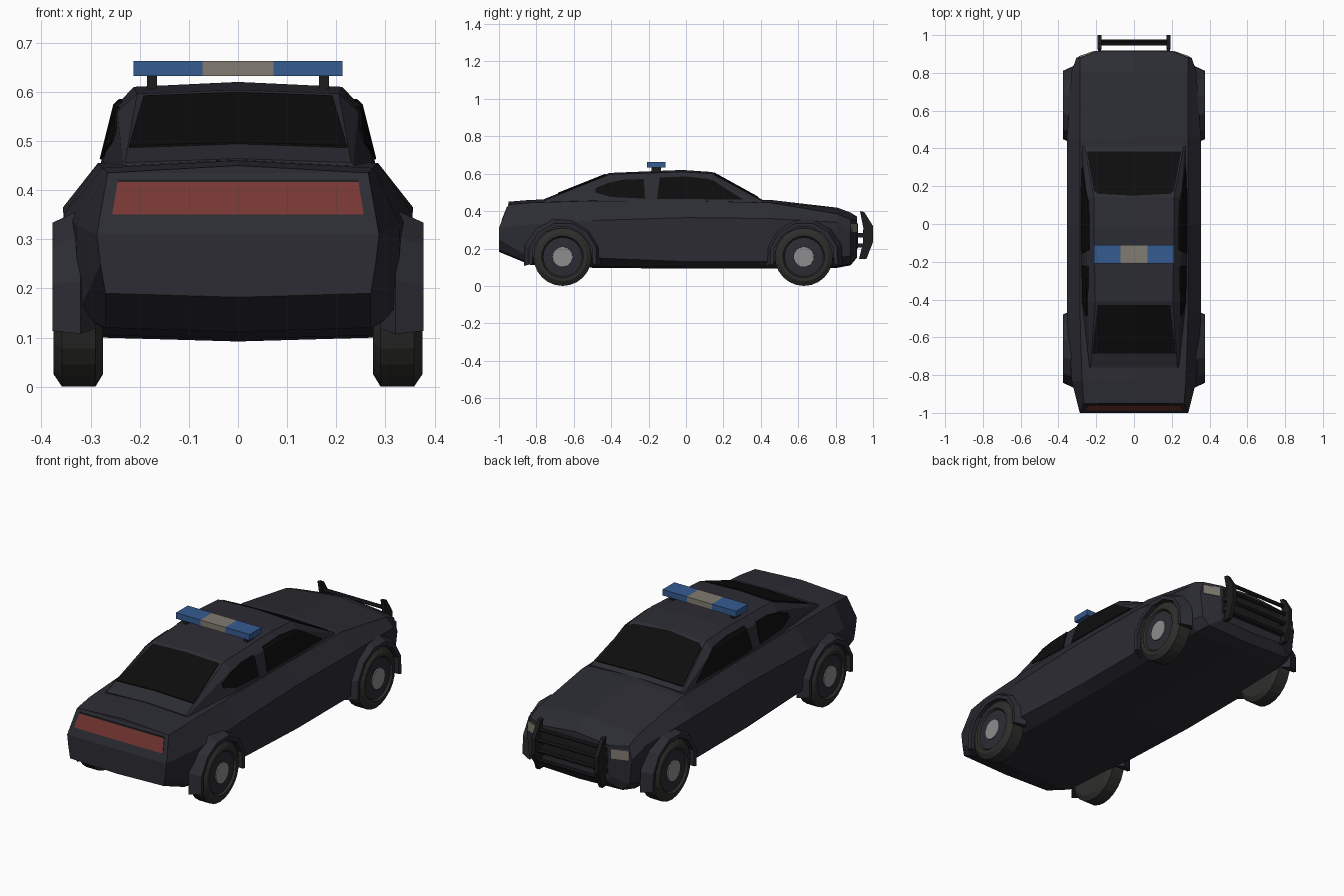
import bpy, bmesh
from math import sin, cos, pi, radians

if "Cube" in bpy.data.objects:
    bpy.data.objects.remove(bpy.data.objects["Cube"])


def material(name, r, g, b):
    m = bpy.data.materials.new(name)
    m.diffuse_color = (r, g, b, 1)
    m.use_nodes = True
    m.node_tree.nodes["Principled BSDF"].inputs["Base Color"].default_value = m.diffuse_color
    return m


PAINT = material("dark_paint", .025, .025, .034)
GLASS = material("black_glass", .004, .004, .004)
RUBBER = material("rubber", .027, .027, .025)
BLACK = material("black_trim", .012, .012, .013)
RED = material("red_lens", .18, .038, .032)
BLUE = material("blue_lens", .035, .105, .28)
CREAM = material("cream_lens", .22, .2, .165)
METAL = material("hub_metal", .27, .27, .27)


def loft(name, rings, mat, strip=False):
    """Skin equal-length rings; caps are n-gons or left-right strips."""
    bm = bmesh.new()
    vs = [[bm.verts.new(p) for p in r] for r in rings]
    n = len(rings[0])
    for a, b in zip(vs, vs[1:]):
        for i in range(n):
            bm.faces.new((a[i], a[(i + 1) % n], b[(i + 1) % n], b[i]))
    for r in (vs[0], vs[-1]):
        if strip:
            for i in range(n // 2):
                ids = dict.fromkeys((i, i + 1, (n - i - 1) % n, (n - i) % n))
                bm.faces.new([r[k] for k in ids])
        else:
            bm.faces.new(r)
    bmesh.ops.recalc_face_normals(bm, faces=bm.faces[:])
    me = bpy.data.meshes.new(name)
    bm.to_mesh(me)
    bm.free()
    me.materials.append(mat)
    ob = bpy.data.objects.new(name, me)
    bpy.context.collection.objects.link(ob)
    return ob


def prism(name, poly, axis, a, b, mat):
    """Extrude a 2D outline along an axis between a and b."""
    def place(p, d):
        q = list(p)
        q.insert("xyz".index(axis), d)
        return q
    return loft(name, [[place(p, d) for p in poly] for d in (a, b)], mat)


def box(name, x0, x1, y0, y1, z0, z1, mat):
    return prism(name, [(x0, y0), (x1, y0), (x1, y1), (x0, y1)], "z", z0, z1, mat)


def mirror(ob):
    ob.modifiers.new("mirror", "MIRROR").use_axis[0] = True
    return ob


def symmetric(half):
    """Half section from bottom centre to top centre -> closed ring."""
    return half + [(-x, y, z) for x, y, z in half[-2:0:-1]]


# Body: y, top shift, bottom z, bottom x, lower x z, crease x z, shoulder x z, crown z
BODY = [
    (-1.0, .05, .19, .27, .28, .25, .287, .31, .265, .435, .45),
    (-.83, 0, .12, .27, .325, .15, .33, .33, .275, .445, .46),
    (-.50, 0, .105, .28, .345, .15, .355, .35, .285, .455, .468),
    (0, 0, .10, .28, .345, .13, .356, .365, .285, .455, .46),
    (.45, 0, .10, .28, .345, .13, .355, .36, .285, .445, .46),
    (.81, 0, .105, .27, .315, .15, .33, .34, .285, .385, .418),
    (.88, 0, .118, .25, .29, .16, .305, .29, .285, .355, .392),
    (.915, 0, .16, .19, .2, .19, .205, .29, .2, .35, .37),
]
rings = []
for y, dy, zb, xb, xl, zl, xm, zm, xs, zs, zc in BODY:
    rings.append(symmetric([(0, y, zb - .008), (xb, y, zb), (xl, y, zl), (xm, y, zm),
                            (xs, y + dy, zs), (0, y + dy, zc)]))
loft("body", rings, PAINT, True)

# Cabin: y, belt x, middle x z, roof edge x z, crown z
CABIN = [
    (-.76, .24, .235, .452, .23, .456, .464),
    (-.41, .28, .245, .56, .205, .596, .604),
    (-.02, .283, .25, .57, .212, .61, .62),
    (.14, .283, .25, .56, .212, .60, .609),
    (.41, .275, .27, .45, .262, .453, .46),
]


def cabin(name, mat, sx=1, dz=0):
    return loft(name, [symmetric([(0, y, .43), (xb * sx, y, .44), (xm * sx, y, zm + dz),
                                  (xr * sx, y, zr + dz), (0, y, zc + dz)])
                       for y, xb, xm, zm, xr, zr, zc in CABIN], mat, True)


cabin("cabin", PAINT)


def window(name, poly, axis, a, b):
    """Glass that follows the cabin surface inside an outline."""
    glass = cabin(name, GLASS, 1.015, .004)
    cutter = prism(name + "_cutter", poly, axis, a, b, GLASS)
    cutter.hide_render = True
    mod = glass.modifiers.new("outline", "BOOLEAN")
    mod.operation, mod.solver, mod.object = "INTERSECT", "EXACT", cutter
    bpy.context.view_layer.objects.active = glass
    bpy.ops.object.modifier_apply(modifier="outline")
    bpy.data.objects.remove(cutter)


window("rear_window", [(-.222, -.685), (.222, -.685), (.192, -.43), (-.192, -.43)], "z", .3, .8)
window("windshield", [(-.25, .385), (.25, .385), (.212, .175), (.19, .16), (0, .15),
                      (-.19, .16), (-.212, .175)], "z", .3, .8)
window("front_side_windows", [(-.155, .465), (.305, .462), (.15, .56), (.12, .572),
                              (0, .585), (-.14, .58)], "x", -.5, .5)
window("rear_side_windows", [(-.22, .467), (-.225, .57), (-.33, .568), (-.41, .553),
                             (-.485, .522), (-.485, .5), (-.40, .475)], "x", -.5, .5)

# Wheel arches and wheels
for end, yc in (("rear", -.66), ("front", .63)):
    arch = []
    for i in range(8):
        t = radians(-13 + 206 * i / 7)
        arch.append([(x, yc + r * cos(t), .155 + r * sin(t))
                     for x, r in ((.29, .165), (.375, .165), (.377, .185), (.32, .212))])
    mirror(loft(end + "_wheel_arches", arch, PAINT))

    def turned(name, profile, mat):
        mirror(loft(end + name, [[(x, yc + r * cos(i * pi / 12), .155 + r * sin(i * pi / 12))
                                  for i in range(24)] for x, r in profile], mat))

    turned("_tyres", [(.275, .09), (.275, .13), (.29, .155), (.358, .155), (.375, .13),
                      (.375, .112), (.362, .104)], RUBBER)
    turned("_rims", [(.35, .105), (.365, .104), (.368, .06)], PAINT)
    turned("_hubs", [(.36, .055), (.373, .053)], METAL)

# Tail light on the sloped rear face, with a dark lip above
def rear_y(z):
    return -1 + .05 * (z - .31) / .125


for name, x0, x1, z0, z1, mat in (("tail_light", .256, .245, .35, .416, RED),
                                  ("tail_light_lip", .245, .245, .416, .422, BLACK)):
    loft(name, [[(sx * x, rear_y(z) + d, z) for sx, x, z in
                 ((-1, x0, z0), (1, x0, z0), (1, x1, z1), (-1, x1, z1))]
                for d in (-.003, .02)], mat)

# Headlights and grille
mirror(prism("headlights", [(.21, .917), (.293, .888), (.285, .86), (.2, .88)],
             "z", .285, .335, CREAM))
box("grille", -.185, .185, .9, .919, .2, .335, BLACK)

# Push bar: two uprights, cross rails and mounts
upright = [(.93, .40), (.953, .395), (1.0, .32), (1.0, .235), (.965, .145),
           (.925, .145), (.945, .225), (.948, .31)]
mirror(prism("push_bar_uprights", upright, "x", .172, .192, BLACK))
for i, (y, z) in enumerate(((.955, .19), (.968, .245), (.968, .30), (.955, .35))):
    loft(f"push_bar_rail_{i + 1}", [[(x, y + .01 * cos(k * pi / 4), z + .01 * sin(k * pi / 4))
                                     for k in range(8)] for x in (-.18, .18)], BLACK)
for i, z in enumerate((.215, .27)):
    mirror(box(f"push_bar_mounts_{i + 1}", .174, .19, .88, .955, z - .01, z + .012, BLACK))

# Roof light bar
box("light_bar_centre", -.072, .072, -.208, -.11, .632, .663, CREAM)
mirror(box("light_bar_ends", .072, .213, -.208, -.11, .632, .663, BLUE))
mirror(box("light_bar_posts", .165, .185, -.185, -.133, .595, .634, BLACK))
